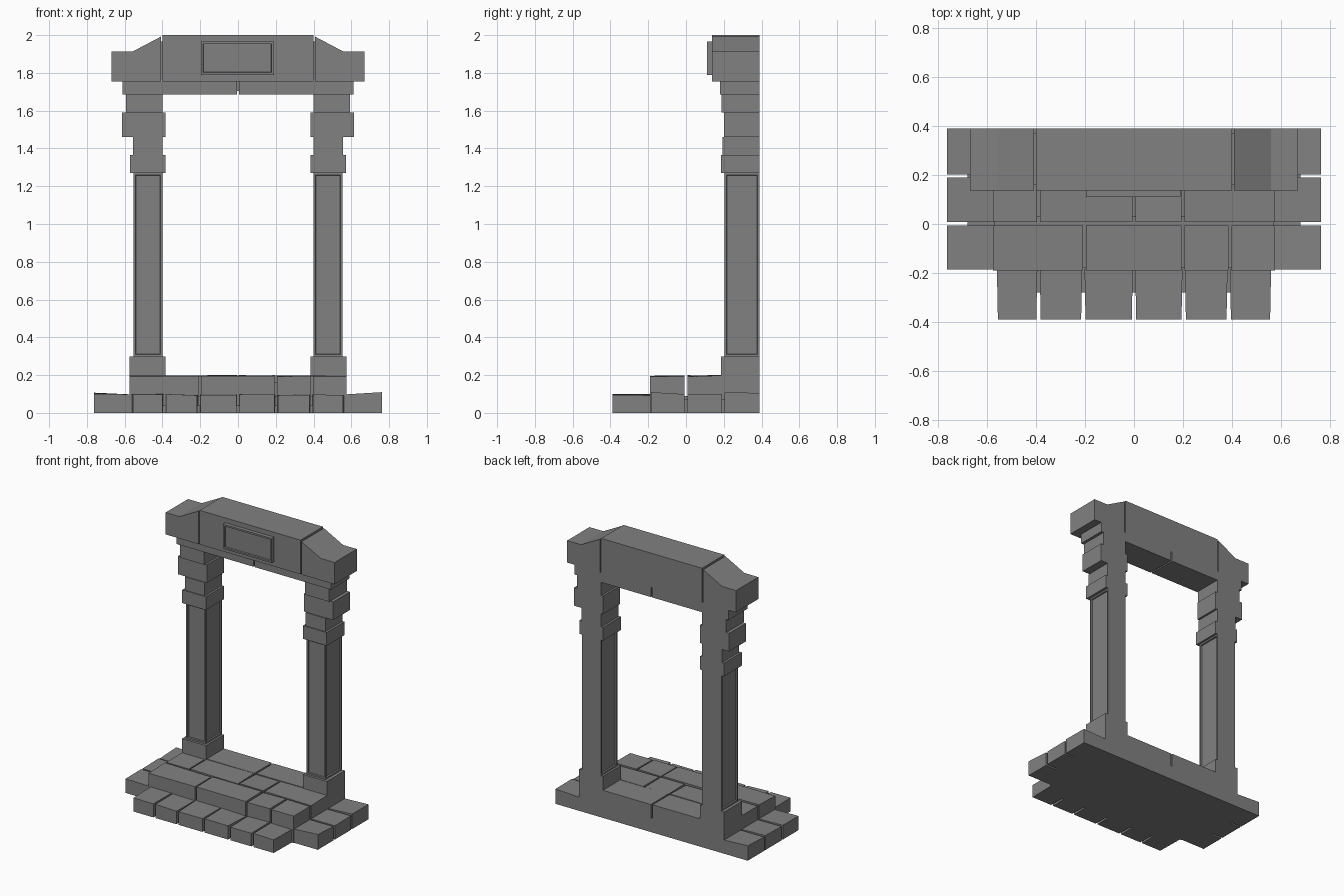
import bpy, bmesh, random
from mathutils import Vector

random.seed(4)
old = bpy.data.objects.get("Cube")
if old:
    bpy.data.objects.remove(old, do_unlink=True)

# Single stone colour
stone = bpy.data.materials.new("grey stone")
stone.use_nodes = True
GREY = (0.22, 0.22, 0.22, 1)
stone.diffuse_color = GREY
shader = next(n for n in stone.node_tree.nodes if n.type == 'BSDF_PRINCIPLED')
shader.inputs["Base Color"].default_value = GREY
shader.inputs["Roughness"].default_value = 0.9

BACK = 0.39


def finish(name, bm):
    bmesh.ops.recalc_face_normals(bm, faces=bm.faces)
    mesh = bpy.data.meshes.new(name)
    bm.to_mesh(mesh)
    bm.free()
    mesh.materials.append(stone)
    obj = bpy.data.objects.new(name, mesh)
    bpy.context.collection.objects.link(obj)
    return obj


def box_mesh(x, y, z):
    bm = bmesh.new()
    bmesh.ops.create_cube(bm, size=1)
    for v in bm.verts:
        v.co = Vector([r[0] if c < 0 else r[1] for c, r in zip(v.co, (x, y, z))])
    return bm


def box(name, x, y, z):
    return finish(name, box_mesh(x, y, z))


def span(side, a, b):
    return tuple(sorted((side * a, side * b)))


def prism(name, profile, y):
    """Front-facing outline pushed straight back."""
    bm = bmesh.new()
    face = bm.faces.new([bm.verts.new((px, y[0], pz)) for px, pz in profile])
    out = bmesh.ops.extrude_face_region(bm, geom=[face])["geom"]
    verts = [g for g in out if isinstance(g, bmesh.types.BMVert)]
    bmesh.ops.translate(bm, verts=verts, vec=(0, y[1] - y[0], 0))
    return finish(name, bm)


def recess(bm, keep, border, depth):
    """Sink a bordered panel into the faces picked by the rule."""
    bm.normal_update()
    faces = [f for f in bm.faces if keep(f.normal)]
    bmesh.ops.inset_individual(bm, faces=faces, thickness=border)
    bmesh.ops.inset_individual(bm, faces=faces, thickness=0.003, depth=-depth)


def paver(name, x, y, z, taper=0.0, sag=0.008):
    """Worn paving block with an uneven top and slightly narrowed front."""
    bm = box_mesh(x, y, z)
    mid = sum(x) / 2
    for v in bm.verts:
        if v.co.y < sum(y) / 2:
            v.co.x += taper if v.co.x < mid else -taper
        if v.co.z > sum(z) / 2:
            v.co.z -= random.uniform(0, sag)
    return finish(name, bm)


def row(name, cuts, y, z, gap=0.006, **kw):
    for i, (a, b) in enumerate(zip(cuts, cuts[1:])):
        left = a if i == 0 else a + gap
        right = b if i == len(cuts) - 2 else b - gap
        paver(f"{name}_{i + 1}", (left, right), y, z, **kw)


# Solid core beneath the paving, visible at the bottom of the joints
box("lower_core", (-0.57, 0.57), (-0.18, BACK - 0.002), (0, 0.09))
box("upper_core", (-0.56, 0.56), (0.03, BACK - 0.02), (0.09, 0.16))
box("front_core", (-0.54, 0.54), (-0.28, -0.18), (0, 0.04))

# Lower front step and the upper platform rows
row("front_step", [-0.56, -0.39, -0.207, 0, 0.203, 0.387, 0.56], (-0.39, -0.185),
    (0, 0.1), gap=0.005, taper=0.004)
row("platform_front", [-0.575, -0.202, 0.2, 0.392, 0.575], (-0.19, -0.007), (0, 0.2))
row("platform_middle", [-0.575, -0.39, 0, 0.2, 0.575], (0.008, 0.19), (0, 0.2))
row("platform_back", [-0.385, 0, 0.385], (0.196, BACK), (0.08, 0.2), sag=0.004)
box("back_sill", (-0.385, 0.385), (0.25, BACK), (0, 0.1))

# Side paving: outer edges kick up slightly
for side, label in ((1, "left"), (-1, "right")):
    for i, y in enumerate([(-0.185, -0.007), (0.008, 0.19), (0.203, BACK)]):
        bm = box_mesh(span(side, 0.57, 0.763), y, (0, 0.098))
        for v in bm.verts:
            if v.co.z > 0.05 and abs(v.co.x) > 0.7:
                v.co.z += random.uniform(0, 0.013)
        finish(f"{label}_side_paver_{i + 1}", bm)
    box(f"{label}_side_core", span(side, 0.56, 0.68), (-0.1, BACK - 0.01), (0, 0.07))

    # Pillar: base, panelled shaft and stacked capital blocks
    box(f"{label}_pillar_base", span(side, 0.385, 0.575), (0.186, BACK), (0, 0.298))
    shaft = box_mesh(span(side, 0.4, 0.553), (0.203, BACK), (0.298, 1.27))
    recess(shaft, lambda n: abs(n.z) < 0.5 and n.y < 0.5, 0.016, 0.01)
    finish(f"{label}_pillar_shaft", shaft)
    stack = [("collar", 0.385, 0.573, 0.186, 1.27, 1.365),
             ("neck", 0.4, 0.557, 0.193, 1.365, 1.46),
             ("capital", 0.385, 0.615, 0.2, 1.46, 1.59),
             ("upper_neck", 0.4, 0.592, 0.188, 1.59, 1.685)]
    for part, a, b, front, low, high in stack:
        box(f"{label}_pillar_{part}", span(side, a, b), (front, BACK), (low, high))

    # Bearing slab and sloped lintel end
    box(f"{label}_bearing_slab", span(side, 0.005, 0.612), (0.18, BACK), (1.685, 1.755))
    ends = [(0.408, 1.755), (0.67, 1.755), (0.67, 1.912), (0.56, 1.912), (0.408, 1.992)]
    prism(f"{label}_lintel_end", [(side * px, pz) for px, pz in ends], (0.137, BACK))

# Lintel centre, with a recessed core closing the joints
box("lintel_centre", (-0.4, 0.4), (0.137, BACK), (1.755, 2.0))
box("lintel_core", (-0.42, 0.42), (0.16, BACK - 0.02), (1.76, 1.965))
box("slab_core", (-0.02, 0.02), (0.2, BACK - 0.02), (1.705, 1.756))

# Raised plaque with a sunken field
plaque = box_mesh((-0.197, 0.19), (0.11, 0.14), (1.79, 1.966))
recess(plaque, lambda n: n.y < -0.5, 0.017, 0.01)
finish("lintel_plaque", plaque)
